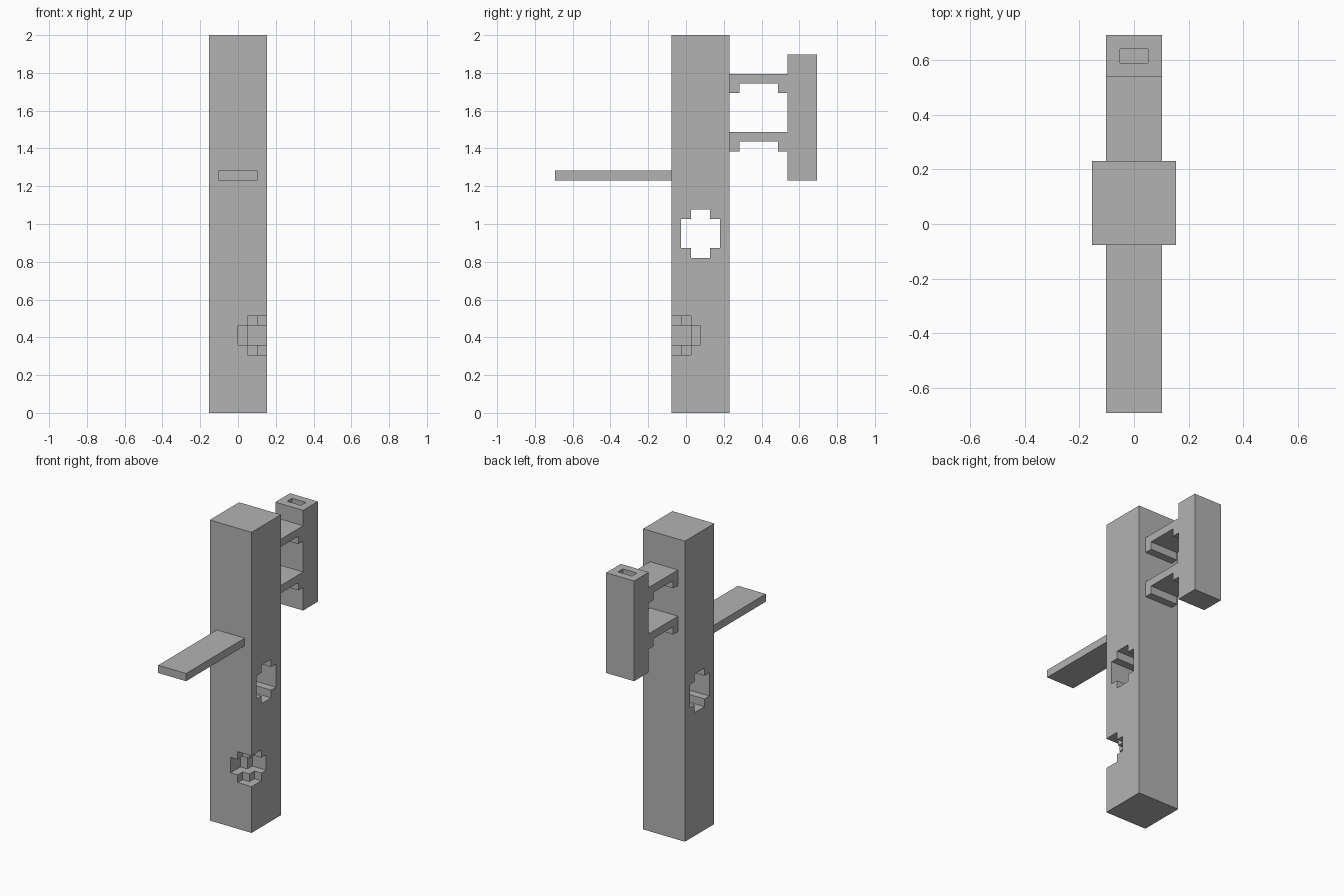
import bpy
import bmesh
from mathutils import Vector

U = 2 / 39  # the model sits on a grid of 39 units in height

if "Cube" in bpy.data.objects:
    bpy.data.objects.remove(bpy.data.objects["Cube"])

grey = bpy.data.materials.new("plain grey")
grey.use_nodes = True
grey.diffuse_color = (0.45, 0.45, 0.45, 1)
grey.node_tree.nodes["Principled BSDF"].inputs["Base Color"].default_value = grey.diffuse_color


def prism(name, outline, axis, start, end):
    """Extrude a 2D outline (other two axes, in order) along an axis, in grid units."""
    def place(p):
        c = list(p)
        c.insert("xyz".index(axis), start)
        return Vector(c) * U

    bm = bmesh.new()
    face = bm.faces.new([bm.verts.new(place(p)) for p in outline])
    moved = bmesh.ops.extrude_face_region(bm, geom=[face])["geom"]
    shift = Vector([(end - start) * U if a == axis else 0 for a in "xyz"])
    bmesh.ops.translate(bm, vec=shift, verts=[v for v in moved if isinstance(v, bmesh.types.BMVert)])
    bmesh.ops.recalc_face_normals(bm, faces=bm.faces)
    mesh = bpy.data.meshes.new(name)
    bm.to_mesh(mesh)
    bm.free()
    mesh.materials.append(grey)
    obj = bpy.data.objects.new(name, mesh)
    bpy.context.collection.objects.link(obj)
    return obj


def box(name, x, y, z):
    return prism(name, [(x[0], y[0]), (x[1], y[0]), (x[1], y[1]), (x[0], y[1])], "z", *z)


def cut(target, cutter):
    cutter.hide_render = True
    mod = target.modifiers.new("cut", "BOOLEAN")
    mod.operation = "DIFFERENCE"
    mod.solver = "EXACT"
    mod.object = cutter
    bpy.context.view_layer.objects.active = target
    bpy.ops.object.modifier_apply(modifier=mod.name)
    bpy.data.objects.remove(cutter)


# Tall square post
post = box("post", (-3, 3), (-1.5, 4.5), (0, 39))

# Stepped hole through the post from side to side
hole = [(0.5, 16), (2.5, 16), (2.5, 17), (3.5, 17), (3.5, 20), (2.5, 20),
        (2.5, 21), (0.5, 21), (0.5, 20), (-0.5, 20), (-0.5, 17), (0.5, 17)]
cut(post, prism("hole_cutter", hole, "x", -4, 4))

# Rounded-off bite in the front corner: wide in the middle, narrower above and below
for size, inner, low, high in ((3, 2, 7, 9), (2, 1, 6, 10)):
    bite = [(-1, -1), (size, -1), (size, inner), (inner, inner), (inner, size), (-1, size)]
    cut(post, prism("bite_cutter", [(3 - a, b - 1.5) for a, b in bite], "z", low, high))

# Flat board sticking out of the front
box("front_board", (-2, 2), (-13.5, -1.5), (24, 25))

# Upright block behind, with a slot in its top
block = box("back_block", (-2, 2), (10.5, 13.5), (24, 37))
cut(block, box("slot_cutter", (-1, 1), (11.5, 12.5), (36, 38)))

# Two arms with stepped ends joining block and post
for name, top in (("upper_arm", 35), ("lower_arm", 29)):
    arm = [(4.5, top), (4.5, top - 2), (5, top - 2), (5, top - 1),
           (10, top - 1), (10, top - 2), (10.5, top - 2), (10.5, top)]
    arm = [(y + (0.5 if y == 5 else -0.5 if y == 10 else 0), z) for y, z in arm]
    prism(name, arm, "x", -2, 2)
